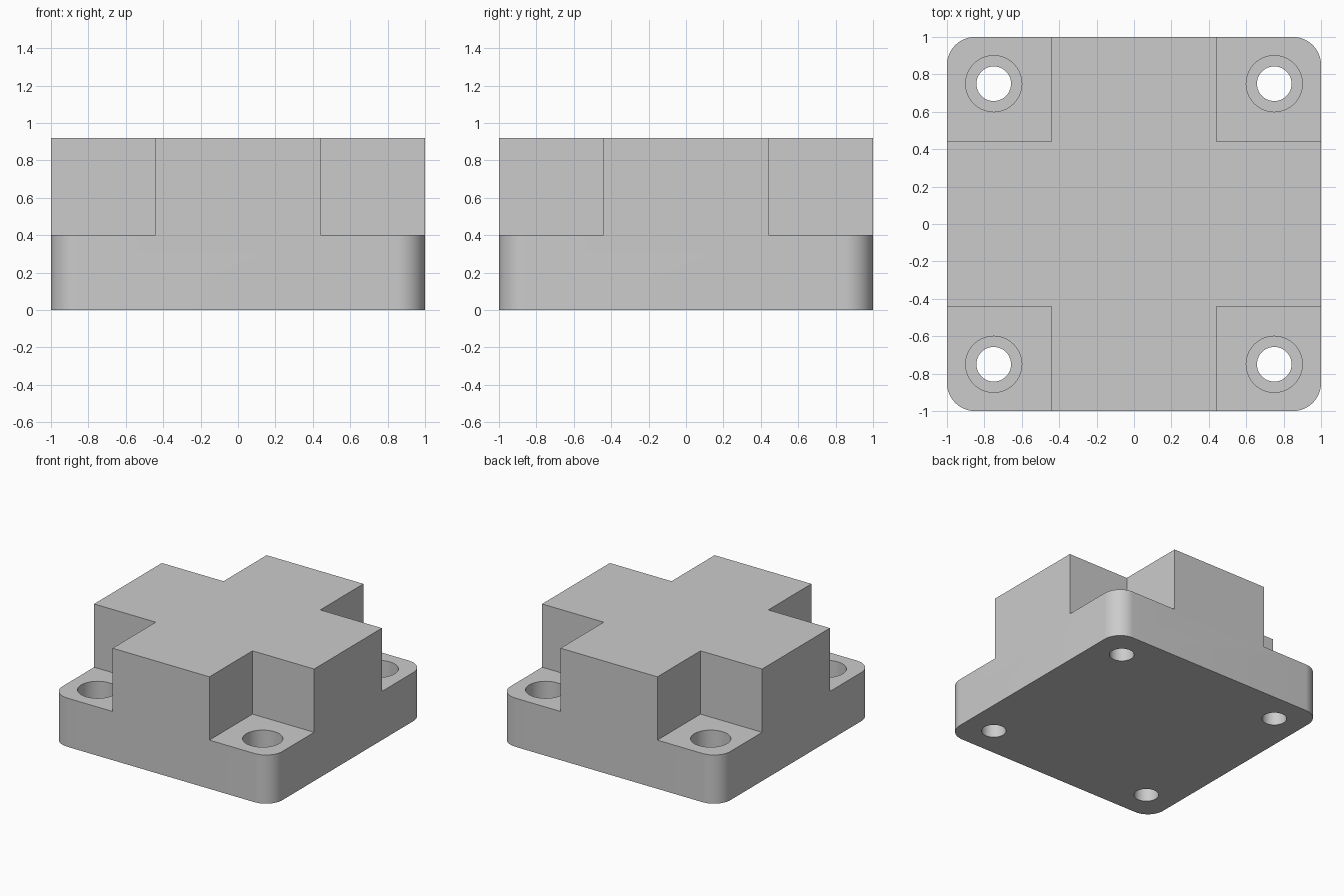
import bpy
import bmesh
from mathutils import Matrix, Vector

cube = bpy.data.objects.get("Cube")
if cube:
    bpy.data.objects.remove(cube, do_unlink=True)

HEIGHT = 0.92
FLANGE = 0.40       # thickness of the base at the corners
ARM = 0.44          # half width of the raised cross
HOLE = 0.75         # hole offset from the centre
SEAT = 0.20         # height of the counterbore floor
CORNERS = [(sx, sy) for sx in (-1, 1) for sy in (-1, 1)]

grey = bpy.data.materials.new("light grey metal")
grey.use_nodes = True
colour = (0.6, 0.6, 0.6, 1)
grey.diffuse_color = colour
grey.node_tree.nodes["Principled BSDF"].inputs["Base Color"].default_value = colour


def add_object(name, bm):
    mesh = bpy.data.meshes.new(name)
    bm.to_mesh(mesh)
    bm.free()
    mesh.materials.append(grey)
    obj = bpy.data.objects.new(name, mesh)
    bpy.context.collection.objects.link(obj)
    return obj


def box(bm, low, high):
    low, high = Vector(low), Vector(high)
    matrix = Matrix.Translation((low + high) / 2) @ Matrix.Diagonal((*(high - low), 1))
    return bmesh.ops.create_cube(bm, size=1, matrix=matrix)["verts"]


def corner_cylinders(name, radius, bottom, top):
    bm = bmesh.new()
    for sx, sy in CORNERS:
        bmesh.ops.create_cone(
            bm, cap_ends=True, segments=64, radius1=radius, radius2=radius,
            depth=top - bottom,
            matrix=Matrix.Translation((sx * HOLE, sy * HOLE, (bottom + top) / 2)))
    return add_object(name, bm)


# Block with rounded upright edges
bm = bmesh.new()
box(bm, (-1, -1, 0), (1, 1, HEIGHT))
upright = [e for e in bm.edges if abs(e.verts[0].co.z - e.verts[1].co.z) > 0.1]
bmesh.ops.bevel(bm, geom=upright, offset=0.15, segments=16, profile=0.5, affect='EDGES')
block = add_object("mounting_block", bm)

# Square corner pockets that leave the raised cross
bm = bmesh.new()
for sx, sy in CORNERS:
    x = sorted((sx * ARM, sx * 1.2))
    y = sorted((sy * ARM, sy * 1.2))
    box(bm, (x[0], y[0], FLANGE), (x[1], y[1], 1.2))
pockets = add_object("corner_pocket_cutter", bm)

# Counterbored screw holes
seats = corner_cylinders("counterbore_cutter", 0.15, SEAT, 0.6)
holes = corner_cylinders("screw_hole_cutter", 0.0925, -0.2, 0.5)

cutters = [pockets, seats, holes]
for cutter in cutters:
    cutter.hide_render = True
    mod = block.modifiers.new(cutter.name, 'BOOLEAN')
    mod.operation = 'DIFFERENCE'
    mod.solver = 'EXACT'
    mod.object = cutter

# Bake the cuts and drop the cutters
graph = bpy.context.evaluated_depsgraph_get()
finished = bpy.data.meshes.new_from_object(block.evaluated_get(graph))
block.modifiers.clear()
block.data = finished
for cutter in cutters:
    bpy.data.objects.remove(cutter, do_unlink=True)

# Smooth the round walls, keep the edges sharp
bpy.ops.object.select_all(action='DESELECT')
block.select_set(True)
bpy.context.view_layer.objects.active = block
bpy.ops.object.shade_smooth_by_angle(angle=0.5)
